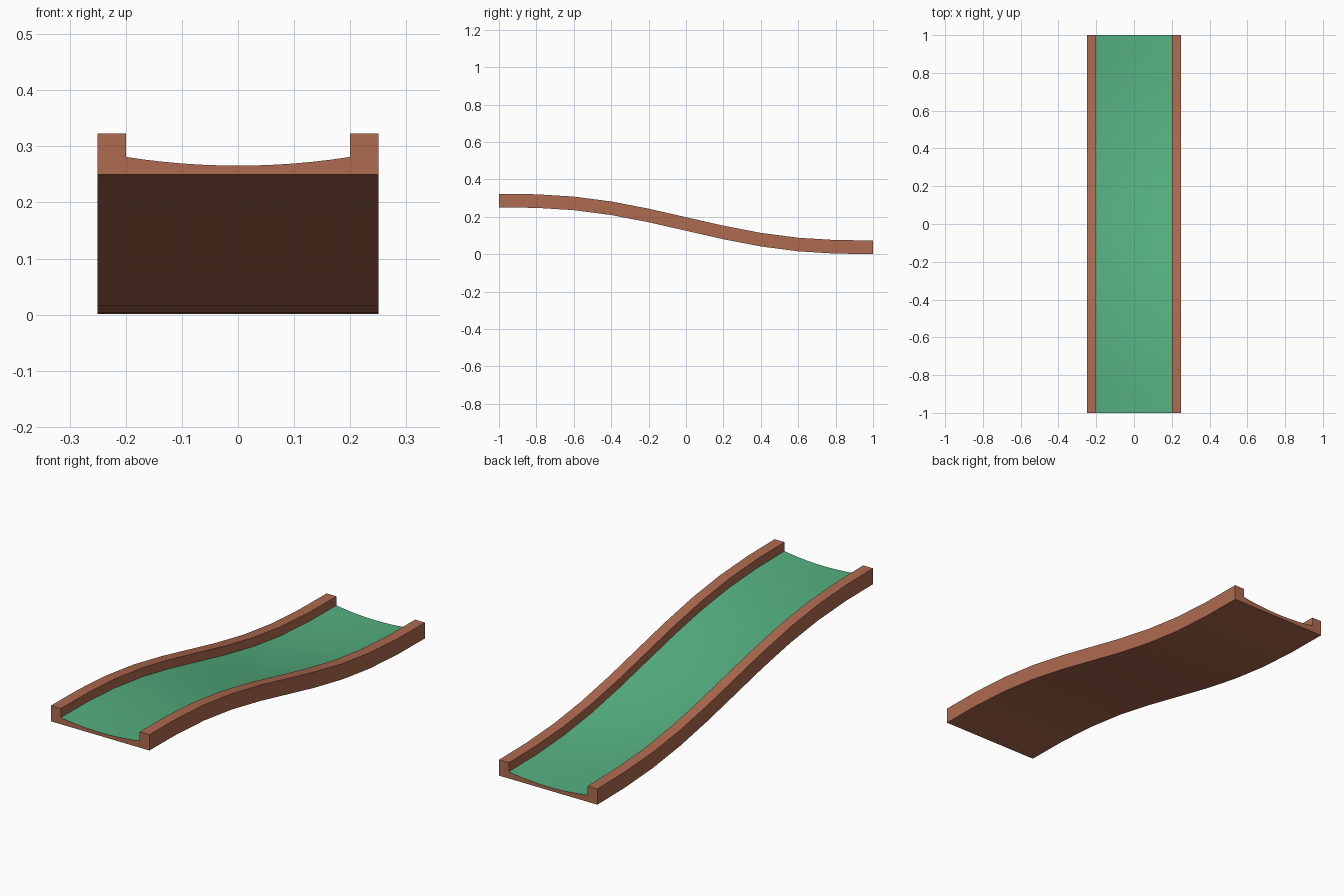
import bpy, bmesh

if "Cube" in bpy.data.objects:
    bpy.data.objects.remove(bpy.data.objects["Cube"])

def material(name, rgb):
    m = bpy.data.materials.new(name)
    m.diffuse_color = (*rgb, 1)
    m.use_nodes = True
    m.node_tree.nodes["Principled BSDF"].inputs["Base Color"].default_value = m.diffuse_color
    return m

clay = material("terracotta", (0.43, 0.145, 0.08))
green = material("green felt", (0.09, 0.435, 0.215))

HALF, INNER, RAIL = 0.25, 0.20, 0.0725
FLOOR_MID, FLOOR_EDGE = 0.0155, 0.031
ARC, STEPS = 12, 10

def slope(t):
    # flat-ended S-curve falling from front to back
    s = t ** 3 * (6 * t * t - 15 * t + 10)
    return 0.001 + 0.249 * (1 - s)

# cross-section: bottom, right rail, dished floor, left rail
profile = [(-HALF, 0), (HALF, 0), (HALF, RAIL), (INNER, RAIL)]
floor_start = len(profile)
for i in range(ARC + 1):
    u = 1 - 2 * i / ARC
    profile.append((u * INNER, FLOOR_MID + (FLOOR_EDGE - FLOOR_MID) * u * u))
profile += [(-INNER, RAIL), (-HALF, RAIL)]
n = len(profile)

# sweep the section along y
bm = bmesh.new()
rings = []
for k in range(STEPS + 1):
    t = k / STEPS
    rings.append([bm.verts.new((x, 2 * t - 1, z + slope(t))) for x, z in profile])
for a, b in zip(rings, rings[1:]):
    for i in range(n):
        j = (i + 1) % n
        f = bm.faces.new((a[i], a[j], b[j], b[i]))
        f.material_index = int(floor_start <= i < floor_start + ARC)
bm.faces.new(rings[0])
bm.faces.new(rings[-1][::-1])
bmesh.ops.recalc_face_normals(bm, faces=bm.faces[:])

mesh = bpy.data.meshes.new("sloped_channel")
bm.to_mesh(mesh)
bm.free()
mesh.materials.append(clay)
mesh.materials.append(green)
obj = bpy.data.objects.new("sloped_channel", mesh)
bpy.context.collection.objects.link(obj)
bpy.context.view_layer.objects.active = obj
obj.select_set(True)
bpy.ops.object.shade_smooth_by_angle(angle=0.52)
